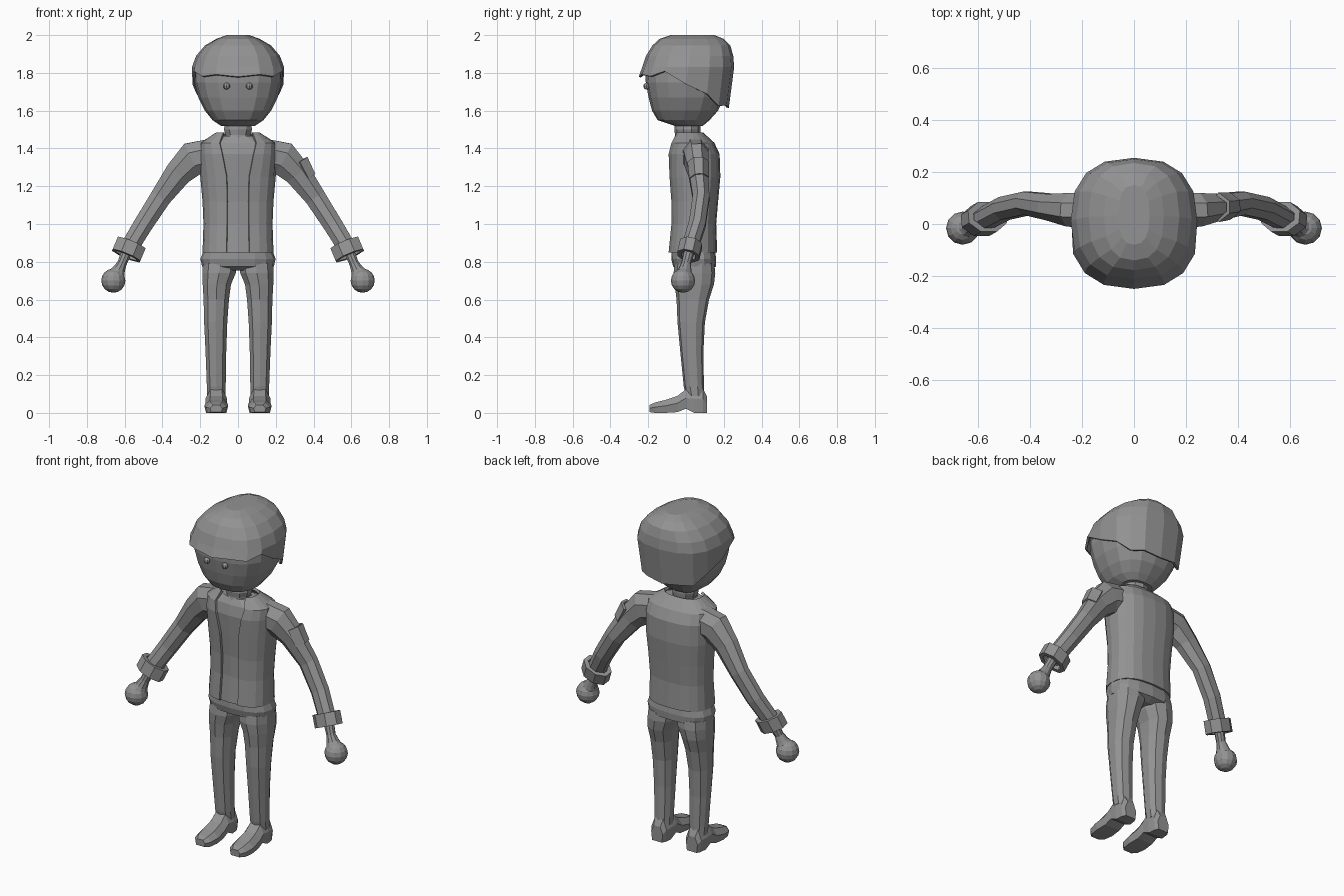
import bpy, bmesh
from math import sin, cos, pi, radians
from mathutils import Vector

if "Cube" in bpy.data.objects:
    bpy.data.objects.remove(bpy.data.objects["Cube"])

# One dark grey for the whole figure
grey = bpy.data.materials.new("dark_grey")
grey.diffuse_color = (.29, .29, .29, 1)
grey.use_nodes = True
grey.node_tree.nodes["Principled BSDF"].inputs["Base Color"].default_value = grey.diffuse_color


def add_object(name, bm, mirror):
    me = bpy.data.meshes.new(name)
    bm.to_mesh(me)
    bm.free()
    me.materials.append(grey)
    ob = bpy.data.objects.new(name, me)
    bpy.context.collection.objects.link(ob)
    if mirror:
        m = ob.modifiers.new("mirror", 'MIRROR')
        m.use_mirror_merge = False
    return ob


def build(name, rings, closed=True, caps=True, mirror=False, thick=0):
    """Skin a list of point rings into one flat-shaded object."""
    bm = bmesh.new()
    vs = [[bm.verts.new(p) for p in r] for r in rings]
    n = len(rings[0])
    for a, b in zip(vs, vs[1:]):
        for i in range(n if closed else n - 1):
            j = (i + 1) % n
            bm.faces.new((a[i], a[j], b[j], b[i]))
    if caps is True or caps == 'top':
        bm.faces.new(vs[-1])
    if caps is True:
        bm.faces.new(vs[0])
    bmesh.ops.recalc_face_normals(bm, faces=bm.faces)
    ob = add_object(name, bm, mirror)
    if thick:
        m = ob.modifiers.new("thickness", 'SOLIDIFY')
        m.thickness, m.offset = thick, -1
    return ob


def power(v, p):
    return (abs(v) ** p) * (1 if v >= 0 else -1)


def ring(z, hx, y0, y1, cx=0, n=16, p=0.8, start=0, sweep=360):
    """Horizontal squarish oval between y0 and y1 (angle 0 points to the front)."""
    full = sweep == 360
    out = []
    for i in range(n if full else n + 1):
        a = radians(start + sweep * i / n)
        out.append(Vector((cx + hx * power(sin(a), p),
                           (y0 + y1) / 2 - (y1 - y0) / 2 * power(cos(a), p), z)))
    return out


def tube(path, n=8):
    """Rings square to a path of (x, y, z, radius across, radius in depth)."""
    pts = [Vector(q[:3]) for q in path]
    out = []
    for i, q in enumerate(path):
        d = (pts[min(i + 1, len(pts) - 1)] - pts[max(i - 1, 0)]).normalized()
        u = (Vector((0, 1, 0)) - d * d.y).normalized()
        v = d.cross(u)
        out.append([pts[i] + v * q[3] * cos(2 * pi * (k + .5) / n)
                    + u * q[4] * sin(2 * pi * (k + .5) / n) for k in range(n)])
    return out


def ball(name, loc, r, seg, rings):
    bm = bmesh.new()
    bmesh.ops.create_uvsphere(bm, u_segments=seg, v_segments=rings, radius=r)
    bmesh.ops.translate(bm, verts=bm.verts, vec=loc)
    add_object(name, bm, True)


# Head
build("head", [ring(*r) for r in (
    (1.52, .09, -.06, .09), (1.55, .135, -.15, .125), (1.60, .175, -.18, .17),
    (1.67, .21, -.198, .20), (1.75, .232, -.213, .225), (1.82, .232, -.215, .235),
    (1.92, .18, -.16, .20))])
ball("eyes", (.06, -.208, 1.73), .018, 8, 6)

# Hair cap: the brim drops from the forehead to the nape
steps = [(-.3, 1.78), (-.2, 1.78), (-.1, 1.80), (0, 1.74), (.1, 1.69), (.2, 1.62), (.3, 1.61)]


def brim_height(y):
    for (ya, za), (yb, zb) in zip(steps, steps[1:]):
        if ya <= y <= yb:
            return za + (zb - za) * (y - ya) / (yb - ya)


brim = ring(1.8, .25, -.25, .255)
for i, v in enumerate(brim):
    v.z = brim_height(v.y) + (.012 if i % 2 else 0)
    if v.z < 1.8 and v.y > -.1:
        k = 1 - .6 * (1.8 - v.z)
        v.x *= k
        v.y *= k
build("hair", [brim] + [ring(*r) for r in (
    (1.83, .244, -.232, .255), (1.89, .222, -.212, .25), (1.945, .175, -.178, .235),
    (1.98, .115, -.14, .20), (2.0, .06, -.08, .15))], caps='top', thick=.012)

# Neck
build("neck", [ring(*r, n=10, p=1) for r in (
    (1.42, .09, -.07, .10), (1.47, .068, -.058, .075), (1.50, .078, -.062, .078),
    (1.56, .07, -.055, .075))])

# Shirt and open jacket share one body profile
body = [(.85, .188, -.095, .165), (1.0, .183, -.08, .16), (1.12, .188, -.08, .17),
        (1.25, .20, -.09, .182), (1.37, .205, -.098, .178), (1.43, .20, -.085, .15),
        (1.485, .115, -.06, .09)]
build("shirt", [ring(z, hx - .012, y0 + .01, y1 - .012) for z, hx, y0, y1 in body[:-1]]
      + [ring(1.465, .09, -.055, .07)])
build("jacket", [ring(z, hx, y0, y1, n=18, start=g, sweep=360 - 2 * g)
                 for (z, hx, y0, y1), g in zip(body, (14, 14, 13, 13, 19, 24, 38))],
      closed=False, caps=False, thick=.015)

# Sleeves, cuffs, and a patch on one upper arm
build("sleeves", tube([(.13, .05, 1.37, .09, .075), (.24, .055, 1.345, .098, .07),
                       (.315, .065, 1.27, .077, .055), (.41, .08, 1.14, .06, .048),
                       (.50, .06, 1.00, .055, .048), (.585, .015, .86, .052, .046)]),
      mirror=True)
band = tube([(.297, .065, 1.315, .088, .062), (.325, .067, 1.265, .083, .059),
             (.345, .07, 1.23, .08, .057)])
build("arm_patch", [r[6:] + r[:2] for r in band], closed=False, caps=False, thick=.015)
build("cuffs", tube([(.564, .028, .898, .086, .064), (.592, .012, .832, .086, .064)]),
      caps=False, mirror=True, thick=.025)

# Hands
build("wrists", tube([(.585, .018, .86, .03, .03), (.615, 0, .79, .026, .026),
                      (.632, -.006, .755, .036, .036), (.65, -.014, .72, .052, .052)], 10),
      mirror=True)
ball("hands", (.66, -.016, .70), .064, 12, 8)

# Trousers: the hips cover the leg tops
build("hips", [ring(*r) for r in (
    (.755, .10, -.03, .12), (.775, .19, -.068, .158), (.815, .199, -.078, .16),
    (.88, .175, -.075, .15))])
build("legs", [ring(*r, n=10, p=.85) for r in (
    (.09, .052, 0, .095, .115), (.14, .052, -.012, .095, .115), (.32, .057, -.03, .092, .117),
    (.48, .064, -.045, .10, .118), (.60, .07, -.05, .122, .115), (.68, .078, -.06, .148, .112),
    (.74, .092, -.066, .155, .10), (.79, .095, -.06, .15, .095))], mirror=True)

# Shoes: cross-sections from heel to toe (y, bottom, top, half width)
shoe = []
for y, b, t, w in ((.11, 0, .09, .038), (.09, 0, .13, .05), (.045, 0, .135, .056),
                   (.0, .022, .125, .056), (-.045, .004, .09, .058), (-.11, 0, .068, .063),
                   (-.165, 0, .055, .054), (-.192, .004, .042, .032)):
    m = b + (t - b) * .55
    shoe.append([Vector((.115 + x * w, y, z)) for x, z in (
        (-.85, b), (.85, b), (1, m), (.55, t), (-.55, t), (-1, m))])
build("shoes", shoe, mirror=True)
